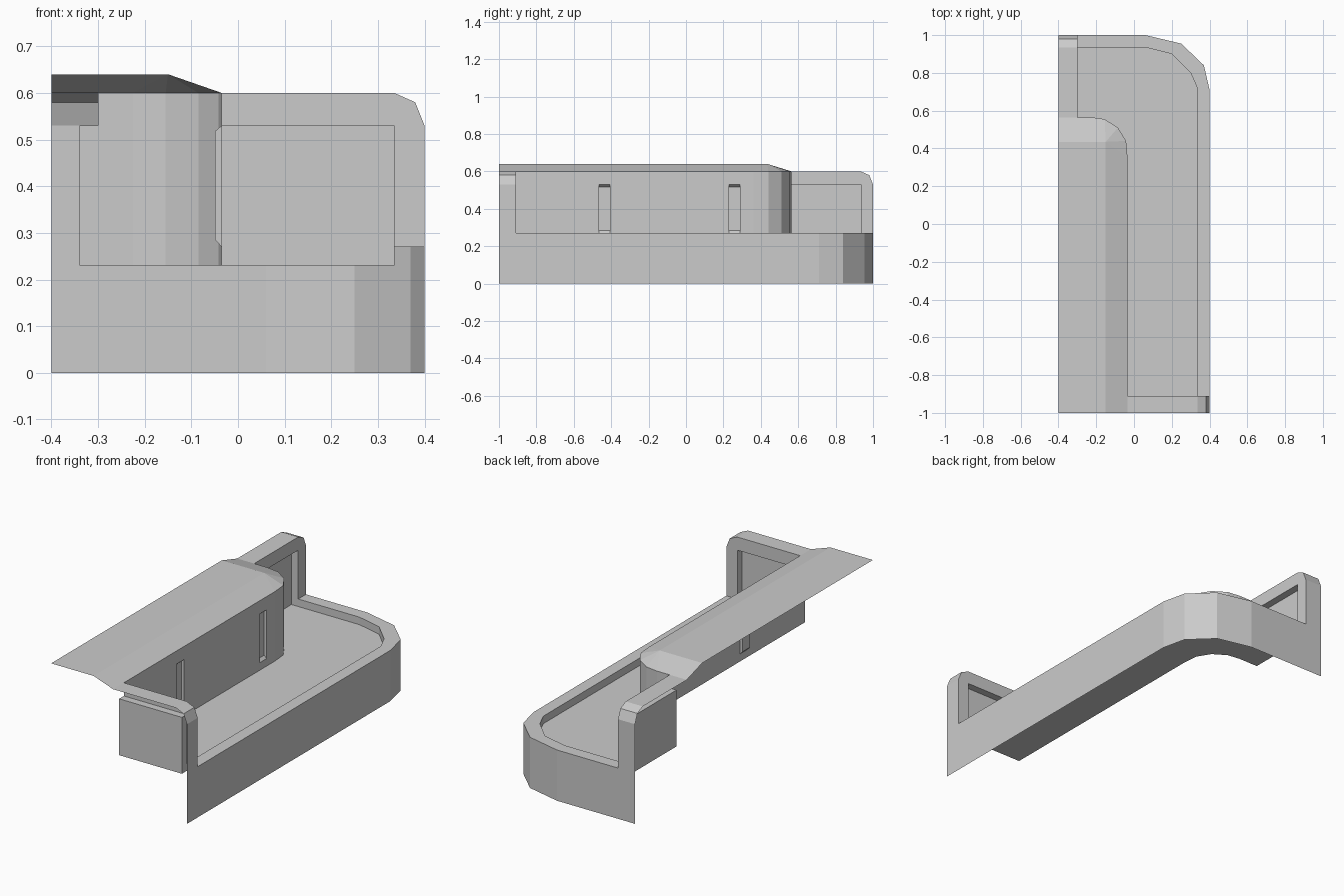
import bpy, bmesh

if "Cube" in bpy.data.objects:
    bpy.data.objects.remove(bpy.data.objects["Cube"])

Z_FLOOR, Z_RIM, Z_HEAD, Z_TOP, Z_ROOF = 0.23, 0.27, 0.53, 0.60, 0.64
OUTER = [(0.40, 0.71), (0.37, 0.84), (0.25, 0.955), (0.06, 1.0)]
RIM = [(0.335, 0.72), (0.30, 0.80), (0.20, 0.90), (0.06, 0.935)]
WALL = [(-0.035, 0.36), (-0.042, 0.44), (-0.085, 0.51), (-0.155, 0.555), (-0.225, 0.565)]
WALL_X, WALL_Y = -0.035, 0.565


def make(name, faces):
    """Build one shell object from a list of faces (lists of points)."""
    bm = bmesh.new()
    for f in faces:
        bm.faces.new([bm.verts.new(p) for p in f])
    bmesh.ops.remove_doubles(bm, verts=bm.verts[:], dist=1e-4)
    me = bpy.data.meshes.new(name)
    bm.to_mesh(me)
    bm.free()
    ob = bpy.data.objects.new(name, me)
    bpy.context.collection.objects.link(ob)
    return ob


def strip(a, b):
    """Quads between two rows of points."""
    return [[a[i], a[i + 1], b[i + 1], b[i]] for i in range(len(a) - 1)]


def path(arc, start_y, end_x, z):
    """L-shaped path with a faceted corner."""
    pts = [(arc[0][0], start_y)] + arc + [(end_x, arc[-1][1])]
    return [(x, y, z) for x, y in pts]


# outer parapet: outside wall, flat rim and inner lip
parapet = strip(path(OUTER, -1, -0.4, 0), path(OUTER, -1, -0.4, Z_RIM))
parapet += strip(path(OUTER, -0.91, -0.3, Z_RIM), path(RIM, -0.91, -0.3, Z_RIM))
parapet += strip(path(RIM, -0.95, -0.34, Z_RIM), path(RIM, -0.95, -0.34, Z_FLOOR))
make("parapet", parapet)

# deck floor
make("deck_floor", [path(RIM, -0.95, -0.34, Z_FLOOR)
                    + path(WALL, -0.95, -0.34, Z_FLOOR)[::-1]])


# inner wall, with two shallow tapered slots in its straight run
def panel(y0, y1, z0, z1, x=WALL_X):
    return [(x, y0, z0), (x, y1, z0), (x, y1, z1), (x, y0, z1)]


wall = [panel(-0.95, -0.91, Z_FLOOR, Z_HEAD)]
columns = [-0.91, -0.465, -0.405, 0.23, 0.29, 0.36]
for i, (y0, y1) in enumerate(zip(columns, columns[1:])):
    if i % 2 == 0:
        wall.append(panel(y0, y1, Z_FLOOR, Z_TOP))
    else:
        wall += [panel(y0, y1, Z_FLOOR, Z_RIM), panel(y0, y1, Z_HEAD, Z_TOP)]
        edge = panel(y0, y1, Z_RIM, Z_HEAD)
        back = panel(y0, y1, 0.285, 0.518, -0.049)
        wall += strip(edge + edge[:1], back + back[:1]) + [back]
for z0, z1, end_x in ((Z_FLOOR, Z_HEAD, -0.34), (Z_HEAD, Z_TOP, -0.30)):
    wall += strip(path(WALL, 0, end_x, z0)[1:], path(WALL, 0, end_x, z1)[1:])
make("inner_wall", wall)

# roof: sloped eaves around a flat top
eaves = path(WALL, -1, -0.4, Z_TOP)
ridge = path([(-0.15, 0.435)] * 5, -1, -0.4, Z_ROOF)
roof = []
for q in strip(eaves, ridge):
    roof.append(q[:3] if q[2] == q[3] else q)
roof.append([(-0.4, -1, Z_ROOF), (-0.15, -1, Z_ROOF),
             (-0.15, 0.435, Z_ROOF), (-0.4, 0.435, Z_ROOF)])
make("roof", roof)


# dividing frames at both open ends, each with a recessed panel
def divider(name, place, face, recess, flip):
    def row(pts, t):
        return [place(u, t, z) for u, z in pts]
    profile = [(0.4, Z_RIM), (0.4, Z_HEAD), (0.38, 0.58), (0.335, Z_TOP), (WALL_X, Z_TOP)]
    corner = (0.335, Z_HEAD)
    opening = [(0.335, Z_RIM), corner, (WALL_X, Z_HEAD)]
    faces = strip(row(profile, face), row(profile, 0))
    faces += strip(row(opening, recess), row(opening, face))
    faces.append(row([opening[0], corner, profile[1], profile[0]], face)[::1])
    faces[-1] = row([profile[0], opening[0], corner, profile[1]], face)
    faces.append(row([corner, opening[2]] + profile[:0:-1], face))
    faces.append(row([(0.335, Z_FLOOR), (WALL_X, Z_FLOOR), opening[2], corner], recess))
    make(name, [f[::-1] for f in faces] if flip else faces)


divider("front_divider", lambda u, t, z: (u, -1 + t, z), 0.09, 0.05, False)
divider("back_divider", lambda u, t, z: (-0.4 + t, u + 0.6, z), 0.10, 0.06, True)
